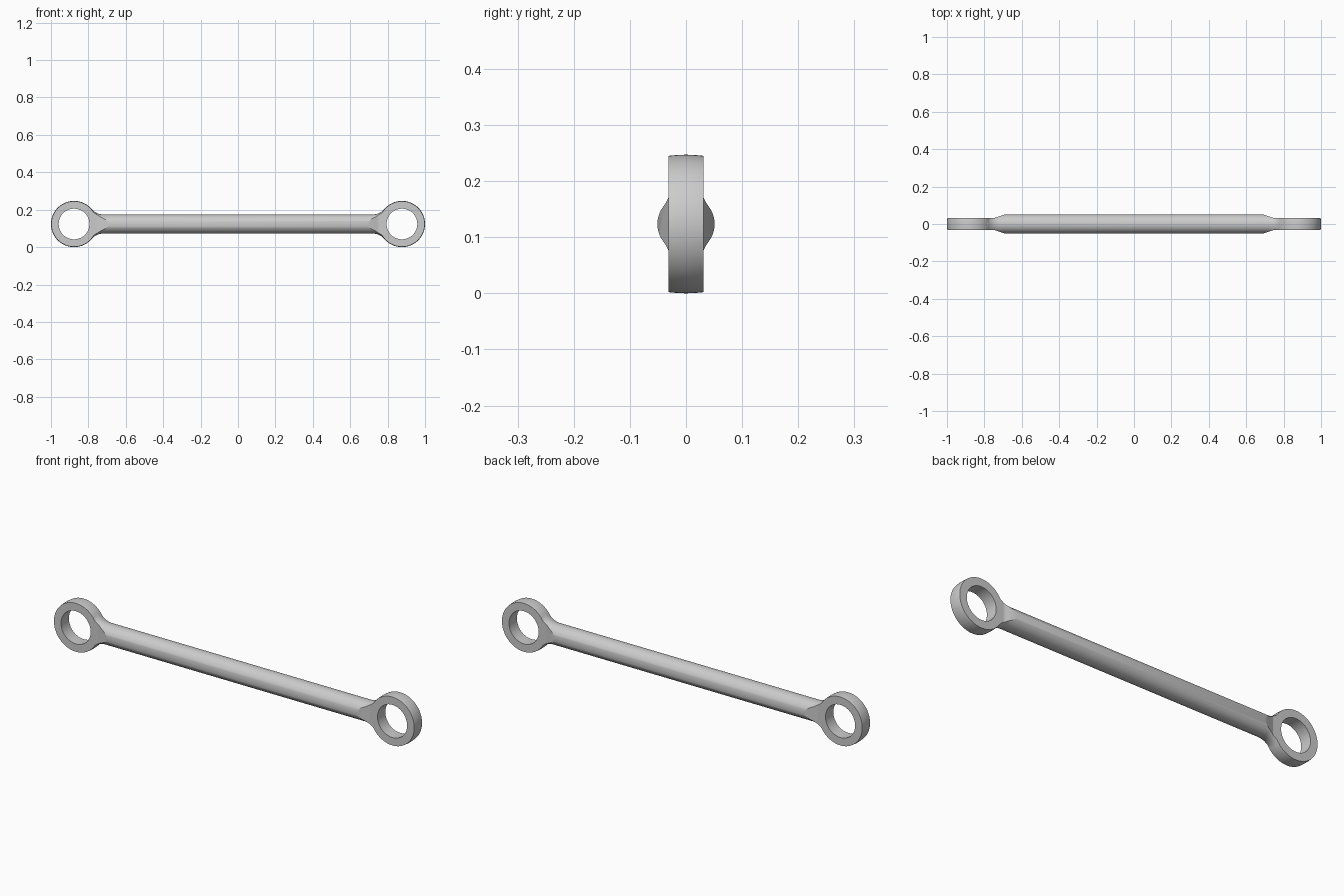
import bpy, bmesh, math
from mathutils import Vector

if "Cube" in bpy.data.objects:
    bpy.data.objects.remove(bpy.data.objects["Cube"])

ZC = 0.1235          # height of the centre line
R_EYE = 0.1235       # outer radius of the end eyes
R_HOLE = 0.082
R_ROD = 0.051
HALF_T = 0.031       # half thickness of the eyes
XC = 1 - R_EYE       # eye centre


def finish(bm, name):
    bmesh.ops.recalc_face_normals(bm, faces=bm.faces)
    me = bpy.data.meshes.new(name)
    bm.to_mesh(me)
    bm.free()
    ob = bpy.data.objects.new(name, me)
    bpy.context.collection.objects.link(ob)
    return ob


def lathe(name, profile, axis, centre, n=64):
    """Revolve (along, radius) points about the x or y axis, with end caps."""
    bm = bmesh.new()
    rings = []
    for a, r in profile:
        ring = []
        for i in range(n):
            t = 2 * math.pi * i / n
            c, s = r * math.cos(t), r * math.sin(t)
            p = Vector((a, c, s)) if axis == 'X' else Vector((c, a, s))
            ring.append(bm.verts.new(p + Vector(centre)))
        rings.append(ring)
    for r0, r1 in zip(rings, rings[1:]):
        for i in range(n):
            j = (i + 1) % n
            bm.faces.new((r0[i], r0[j], r1[j], r1[i]))
    bm.faces.new(rings[0])
    bm.faces.new(rings[-1])
    return finish(bm, name)


def boolean(target, tool, op):
    tool.hide_render = True
    mod = target.modifiers.new(op, 'BOOLEAN')
    mod.operation = op
    mod.solver = 'EXACT'
    mod.object = tool
    bpy.context.view_layer.objects.active = target
    bpy.ops.object.modifier_apply(modifier=mod.name)
    bpy.data.objects.remove(tool)


# Round rod whose ends flare tangentially into the eyes
contact = math.radians(50)
xf = XC - R_EYE * math.sin(contact)
rf = R_EYE * math.cos(contact)
fr = (rf - R_ROD) / (1 - math.cos(contact))
x0 = xf - fr * math.sin(contact)
half = [(x0 + fr * math.sin(contact * k / 8),
         R_ROD + fr * (1 - math.cos(contact * k / 8))) for k in range(9)]
half.append((0.81, 0.09))
profile = [(-x, r) for x, r in reversed(half)] + half
rod = lathe("connecting_rod", profile, 'X', (0, 0, ZC))

# Crowned eye discs, made too thick and trimmed below
crown = [(y, R_EYE - 2.2 * y * y) for y in (k * 0.01 for k in range(-4, 5))]
for side in (-1, 1):
    boolean(rod, lathe("eye", crown, 'Y', (side * XC, 0, ZC), 96), 'UNION')

# Slab that flattens both ends and bevels the neck
quarter = [(1.1, HALF_T), (0.75, HALF_T), (0.66, 0.061)]
outline = (quarter + [(-x, y) for x, y in reversed(quarter)]
           + [(-x, -y) for x, y in quarter]
           + [(x, -y) for x, y in reversed(quarter)])
bm = bmesh.new()
base = bm.faces.new([bm.verts.new((x, y, -0.2)) for x, y in outline])
ext = bmesh.ops.extrude_face_region(bm, geom=[base])
bmesh.ops.translate(bm, vec=(0, 0, 0.7),
                    verts=[g for g in ext["geom"] if isinstance(g, bmesh.types.BMVert)])
boolean(rod, finish(bm, "slab"), 'INTERSECT')

# Holes through the eyes
for side in (-1, 1):
    bore = lathe("bore", [(-0.1, R_HOLE), (0.1, R_HOLE)], 'Y', (side * XC, 0, ZC), 96)
    boolean(rod, bore, 'DIFFERENCE')

bpy.ops.object.select_all(action='DESELECT')
rod.select_set(True)
bpy.context.view_layer.objects.active = rod
bpy.ops.object.shade_smooth_by_angle(angle=math.radians(25))
